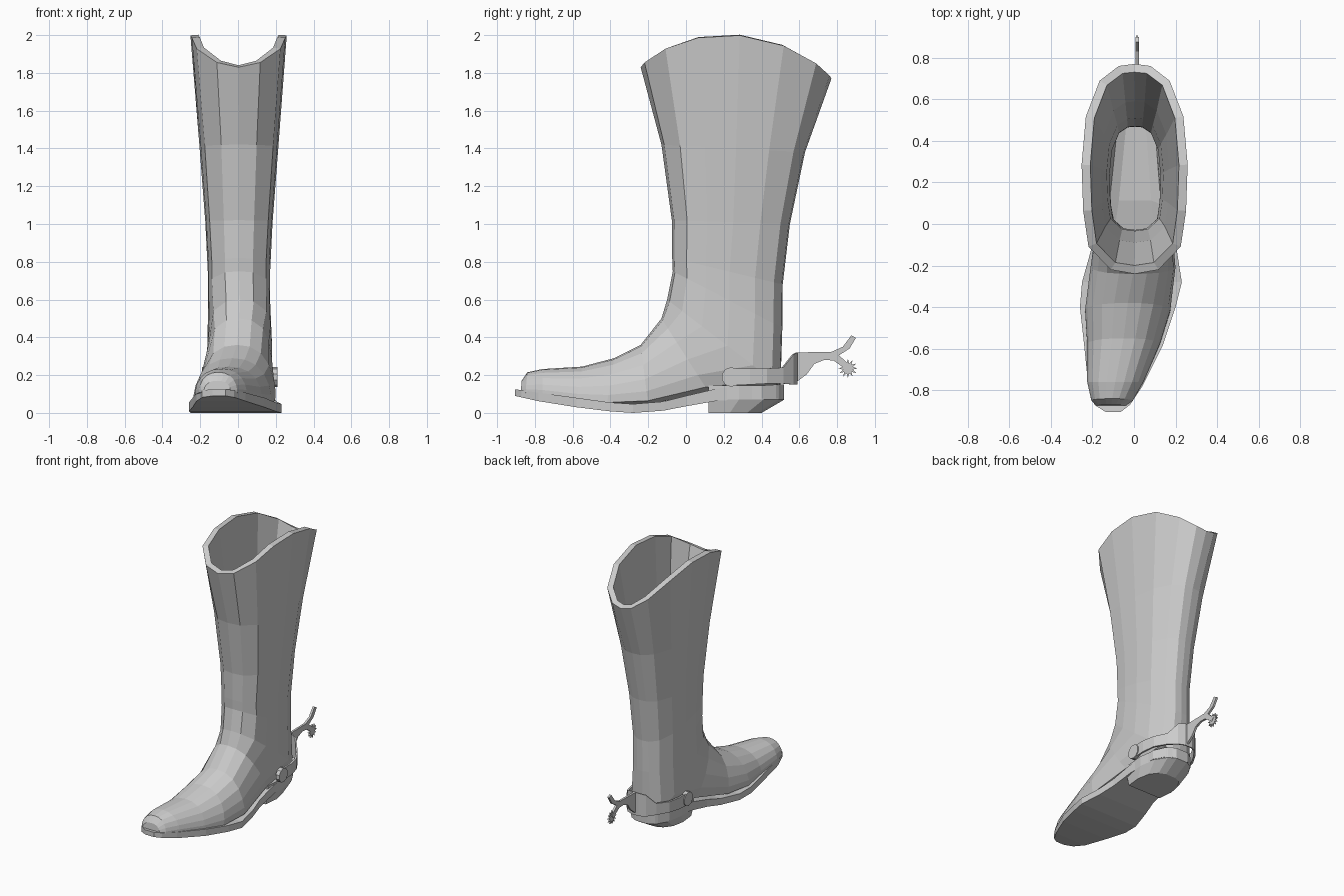
import bpy, bmesh, math

if "Cube" in bpy.data.objects:
    bpy.data.objects.remove(bpy.data.objects["Cube"])


def finish(name, bm):
    bmesh.ops.recalc_face_normals(bm, faces=bm.faces[:])
    me = bpy.data.meshes.new(name)
    bm.to_mesh(me)
    bm.free()
    ob = bpy.data.objects.new(name, me)
    bpy.context.collection.objects.link(ob)
    return ob


def loft(name, rings, cap_start=True, cap_end=True):
    """Skin a list of closed rings that all have the same point count."""
    bm = bmesh.new()
    rows = [[bm.verts.new(p) for p in r] for r in rings]
    n = len(rows[0])
    for a, b in zip(rows, rows[1:]):
        for i in range(n):
            j = (i + 1) % n
            bm.faces.new((a[i], a[j], b[j], b[i]))
    if cap_start:
        bm.faces.new(rows[0])
    if cap_end:
        bm.faces.new(rows[-1])
    return finish(name, bm)


def prism(name, pts, x0, x1):
    """Extrude a side-view (y, z) outline along x."""
    return loft(name, [[(x, y, z) for y, z in pts] for x in (x0, x1)])


# Boot upper: half sections (width, position from back/bottom 0 to front/top 1)
FOOT = [(0, 1), (.32, .97), (.6, .86), (.82, .66), (.95, .42),
        (1, .22), (1, .06), (.6, 0), (0, 0)]
SHAFT = [(0, 1), (.45, .98), (.87, .87), (.97, .7), (1, .48),
         (.92, .25), (.66, .08), (.3, .01), (0, 0)]


def section(ty, tz, by, bz, hw, xc, k, rise=0):
    half = []
    for (fx, fv), (sx, sv) in zip(FOOT, SHAFT):
        w, v = fx + (sx - fx) * k, fv + (sv - fv) * k
        z = bz + (tz - bz) * v + rise * (4 * v * (1 - v)) ** .8
        half.append((w * hw, by + (ty - by) * v, z))
    right = [(xc + x, y, z) for x, y, z in half]
    left = [(xc - x, y, z) for x, y, z in half[-2:0:-1]]
    return right + left


# Sections fan round the instep from the toe to the scalloped top
upper = loft("boot_upper", [section(*s) for s in [
    (-.87, .17, -.875, .11, .07, -.11, 0),
    (-.84, .215, -.85, .10, .10, -.105, 0),
    (-.76, .232, -.76, .09, .135, -.09, 0),
    (-.55, .245, -.58, .06, .175, -.05, 0),
    (-.38, .29, -.42, .04, .205, -.03, 0),
    (-.24, .36, -.20, .045, .205, -.005, .05),
    (-.13, .50, .12, .11, .18, .005, .4),
    (-.10, .60, .50, .14, .172, .01, .8),
    (-.07, .75, .51, .45, .165, .005, 1),
    (-.073, .82, .512, .68, .165, .005, 1),
    (-.075, 1.02, .55, 1.0, .178, .005, 1),
    (-.13, 1.42, .63, 1.38, .208, .005, 1),
    (-.24, 1.83, .77, 1.77, .255, .003, 1, .2),
]], cap_end=False)
mod = upper.modifiers.new("leather_thickness", 'SOLIDIFY')
mod.thickness = .042
mod.offset = -1

# Sole: stations of y, centre x, half width, bottom z, top z
loft("sole", [[(xc - w, y, b), (xc + w, y, b), (xc + w, y, t), (xc - w, y, t)]
              for y, xc, w, b, t in [
    (-.905, -.10, .035, .09, .125),
    (-.87, -.105, .085, .082, .12),
    (-.78, -.09, .13, .062, .107),
    (-.58, -.05, .19, .03, .08),
    (-.40, -.03, .23, .008, .055),
    (-.28, -.01, .24, 0, .047),
    (-.12, 0, .205, .012, .06),
    (0, .005, .178, .035, .09),
    (.17, .01, .165, .065, .13),
    (.40, .01, .155, .075, .145),
    (.48, .01, .11, .075, .15),
    (.52, .01, .05, .075, .15)]])

# Heel block: straight front, undercut at the back
heel_half = [(.155, .12), (.168, .28), (.148, .41), (.10, .49), (.045, .52)]
heel_plan = heel_half + [(-x, y) for x, y in reversed(heel_half)]
loft("heel", [[(.01 + x * sx, .12 + (y - .12) * sy, z) for x, y in heel_plan]
              for z, sx, sy in [(0, .88, .7), (.07, 1, 1), (.145, 1, 1)]])

# Spur band: U-shaped strip round the heel (x, y, bottom z, top z)
band_half = [(.193, .24, .145, .235), (.193, .34, .15, .235),
             (.175, .43, .155, .235), (.125, .515, .155, .24),
             (.075, .57, .15, .31), (.03, .59, .15, .32)]
band = band_half + [(-x, y, b, t) for x, y, b, t in reversed(band_half)]
loft("spur_band", [[(.01 + x * s, y + d, z) for s, d, z in
                    [(1, 0, b), (1, 0, t), (.93, -.008, t), (.93, -.008, b)]]
                   for x, y, b, t in band])

# Rounded strap ends on both sides
for side, label in ((1, "right"), (-1, "left")):
    disc = [(.24 + .052 * math.cos(a), .19 + .052 * math.sin(a))
            for a in (math.tau * (i + .5) / 10 for i in range(10))]
    prism("spur_button_" + label, disc, .01 + side * .17, .01 + side * .2)

# Spur shank with upper hook and lower fork
prism("spur_shank", [
    (.58, .32), (.77, .323), (.83, .35), (.875, .41), (.9, .397),
    (.865, .34), (.81, .305), (.87, .25), (.85, .228), (.78, .278),
    (.73, .28), (.68, .26), (.64, .205), (.58, .16)], .007, .023)

# Star-shaped rowel
star = []
for i in range(24):
    r = .05 if i % 2 == 0 else .027
    a = math.tau * i / 24
    star.append((.857 + r * math.cos(a), .236 + r * math.sin(a)))
prism("spur_rowel", star, .010, .020)
